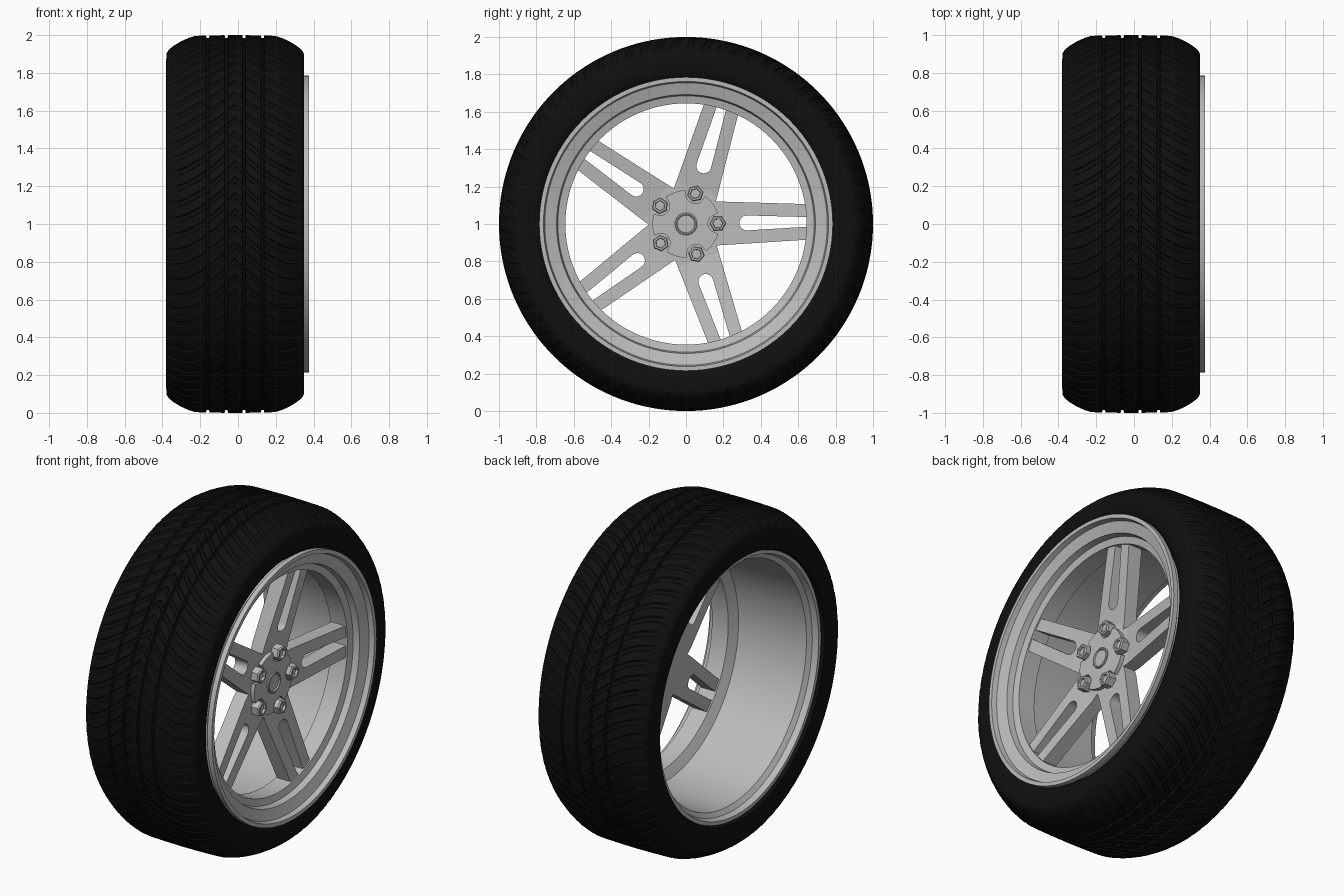
import bpy, bmesh, math
from math import sin, cos, pi, sqrt, radians

if "Cube" in bpy.data.objects:
    bpy.data.objects.remove(bpy.data.objects["Cube"])


def material(name, v):
    m = bpy.data.materials.new(name)
    m.diffuse_color = (v, v, v, 1)
    m.use_nodes = True
    m.node_tree.nodes["Principled BSDF"].inputs["Base Color"].default_value = m.diffuse_color
    return m


RUBBER = material("black rubber", 0.005)
SILVER = material("silver alloy", 0.5)
AXLE_Z = 1.0
TURN = radians(1)          # spokes sit slightly rotated


def finish(name, bm, mat, angle=30):
    bmesh.ops.remove_doubles(bm, verts=bm.verts, dist=1e-5)
    bmesh.ops.recalc_face_normals(bm, faces=bm.faces)
    me = bpy.data.meshes.new(name)
    bm.to_mesh(me)
    bm.free()
    me.materials.append(mat)
    ob = bpy.data.objects.new(name, me)
    bpy.context.collection.objects.link(ob)
    bpy.ops.object.select_all(action='DESELECT')
    ob.select_set(True)
    bpy.context.view_layer.objects.active = ob
    bpy.ops.object.shade_smooth_by_angle(angle=radians(angle))
    return ob


def skin(bm, rings, closed):
    """Join rings of points (each ring goes round the axle)."""
    vr = [[bm.verts.new(p) for p in r] for r in rings]
    n = len(vr[0])
    for i in range(len(vr) if closed else len(vr) - 1):
        a, b = vr[i], vr[(i + 1) % len(vr)]
        for j in range(n):
            k = (j + 1) % n
            bm.faces.new((a[j], a[k], b[k], b[j]))


def lathe(name, profile, segs, mat, y=0, z=0, closed=True, phase=0):
    """Spin (x, radius) points around an axis parallel to x."""
    bm = bmesh.new()
    rings = []
    for x, r in profile:
        rings.append([(x, y + r * cos(phase + 2 * pi * j / segs),
                       AXLE_Z + z + r * sin(phase + 2 * pi * j / segs)) for j in range(segs)])
    skin(bm, rings, closed)
    bmesh.ops.remove_doubles(bm, verts=bm.verts, dist=1e-5)
    bmesh.ops.dissolve_degenerate(bm, edges=bm.edges, dist=1e-6)
    return finish(name, bm, mat)


def prism(bm, pts, ang, front, back):
    """Solid from a flat (along, across) outline; front/back give x for 'along'."""
    def place(u, v, x):
        return (x, u * cos(ang) - v * sin(ang), AXLE_Z + u * sin(ang) + v * cos(ang))
    f = [bm.verts.new(place(u, v, front(u))) for u, v in pts]
    b = [bm.verts.new(place(u, v, back(u))) for u, v in pts]
    bm.faces.new(f)
    bm.faces.new(b[::-1])
    for i in range(len(pts)):
        k = (i + 1) % len(pts)
        bm.faces.new((f[i], b[i], b[k], f[k]))


# Tyre: spun profile with four ring grooves and swept sipes in the tread
CX, HALF = -0.015, 0.365
GROOVES = (-0.16, -0.062, 0.032, 0.13)
tread = [-0.225, -0.195, 0.0 + CX, 0.165, 0.195]
for g in GROOVES:
    tread += [g - 0.009, g - 0.006, g + 0.006, g + 0.009]
tread += [-0.11, 0.08]
tread.sort()


def tread_radius(x):
    if any(abs(x - g) < 0.007 for g in GROOVES):
        return 0.984
    return 1.0 - 0.004 * (abs(x - CX) / 0.21) ** 2


# (x, radius, sipe depth)
left = [(-0.32, 0.745, 0), (-0.345, 0.772, 0), (-0.374, 0.785, 0), (-0.379, 0.82, 0), (-0.38, 0.87, 0),
        (-0.378, 0.905, 0), (-0.367, 0.922, 0.002), (-0.34, 0.944, 0.007),
        (-0.30, 0.968, 0.008), (-0.26, 0.986, 0.008)]
right = [(2 * CX - x, r, d) for x, r, d in reversed(left)]
right = [(0.335, r, d) if abs(r - 0.785) < 1e-6 else (x, r, d) for x, r, d in right]
right = [(0.32, r, d) if abs(r - 0.772) < 1e-6 else (x, r, d) for x, r, d in right]
mid = [(x, tread_radius(x), 0.0 if tread_radius(x) < 0.99 else 0.007) for x in tread]
PITCHES = 72
bm = bmesh.new()
rings = []
for x, r, depth in left + mid + right:
    u = min(1, abs(x - CX) / 0.33)
    skew = -0.22 * (1 - u) ** 1.6
    ring = []
    for p in range(PITCHES):
        for frac, low in ((0, 0), (0.58, 0), (0.66, 1), (0.92, 1)):
            a = 2 * pi * (p + frac) / PITCHES + skew
            rr = r - depth * low
            ring.append((x, rr * cos(a), AXLE_Z + rr * sin(a)))
    rings.append(ring)
skin(bm, rings, True)
finish("tyre", bm, RUBBER)

# Rim: stepped front lip, barrel and rear flange
lathe("rim", [(0.345, 0.785), (0.375, 0.785), (0.375, 0.762), (0.345, 0.755), (0.325, 0.692),
              (0.288, 0.685), (0.278, 0.645), (0.17, 0.645), (0.14, 0.70), (-0.30, 0.718),
              (-0.32, 0.745), (-0.355, 0.755), (-0.355, 0.78), (-0.335, 0.78),
              (-0.31, 0.74), (0.31, 0.74)], 96, SILVER)

# Spokes: star-shaped centre plus five tapered arms, each with an open slot
D0, D1, W0, W1 = 0.20, 0.67, 0.116, 0.094


def front(u):
    return 0.212 + max(0, u - D0) * 0.13


def back(u):
    return 0.13 + max(0, u - D0) * 0.11


bm = bmesh.new()
arc = [radians(90 + 180 * i / 10) for i in range(11)]
slot = [(D1, 0.025)] + [(0.325 + 0.04 * cos(a), 0.04 * sin(a)) for a in arc] + [(D1, -0.025)]
arm = [(D0, W0), (D1, W1)] + slot + [(D1, -W1), (D0, -W0)]
star = []
for k in range(5):
    a = 2 * pi * k / 5
    for u, v in ((D0, -W0), (D0, W0), (0.2 * cos(pi / 5), 0.2 * sin(pi / 5))):
        star.append((u * cos(a) - v * sin(a), u * sin(a) + v * cos(a)))
    prism(bm, arm, TURN + a, front, back)
prism(bm, star, TURN, lambda u: 0.212, lambda u: 0.13)
finish("spokes", bm, SILVER)

# Hub plate with a scallop around every wheel nut
NUT_R, SCALLOP = 0.17, 0.052
plate = []
for i in range(180):
    a = 2 * pi * i / 180
    d = (a + pi / 5) % (2 * pi / 5) - pi / 5
    r = 0.18
    if abs(NUT_R * sin(d)) < SCALLOP:
        r = min(r, NUT_R * cos(d) - sqrt(SCALLOP ** 2 - (NUT_R * sin(d)) ** 2))
    plate.append((r * cos(a), r * sin(a)))
bm = bmesh.new()
prism(bm, plate, TURN, lambda u: 0.236, lambda u: 0.19)
finish("hub_plate", bm, SILVER)

# Centre cap with a raised rim
lathe("centre_cap", [(0.20, 0), (0.20, 0.06), (0.243, 0.06), (0.246, 0.056), (0.246, 0.05),
                     (0.239, 0.047), (0.239, 0)], 32, SILVER, closed=False)

# Hexagonal wheel nuts with recessed middles
for k in range(5):
    a = TURN + 2 * pi * k / 5
    lathe("wheel_nut_%d" % (k + 1),
          [(0.19, 0), (0.19, 0.045), (0.255, 0.045), (0.262, 0.039), (0.262, 0.028),
           (0.248, 0.026), (0.248, 0)], 6, SILVER,
          NUT_R * cos(a), NUT_R * sin(a), closed=False, phase=a)
